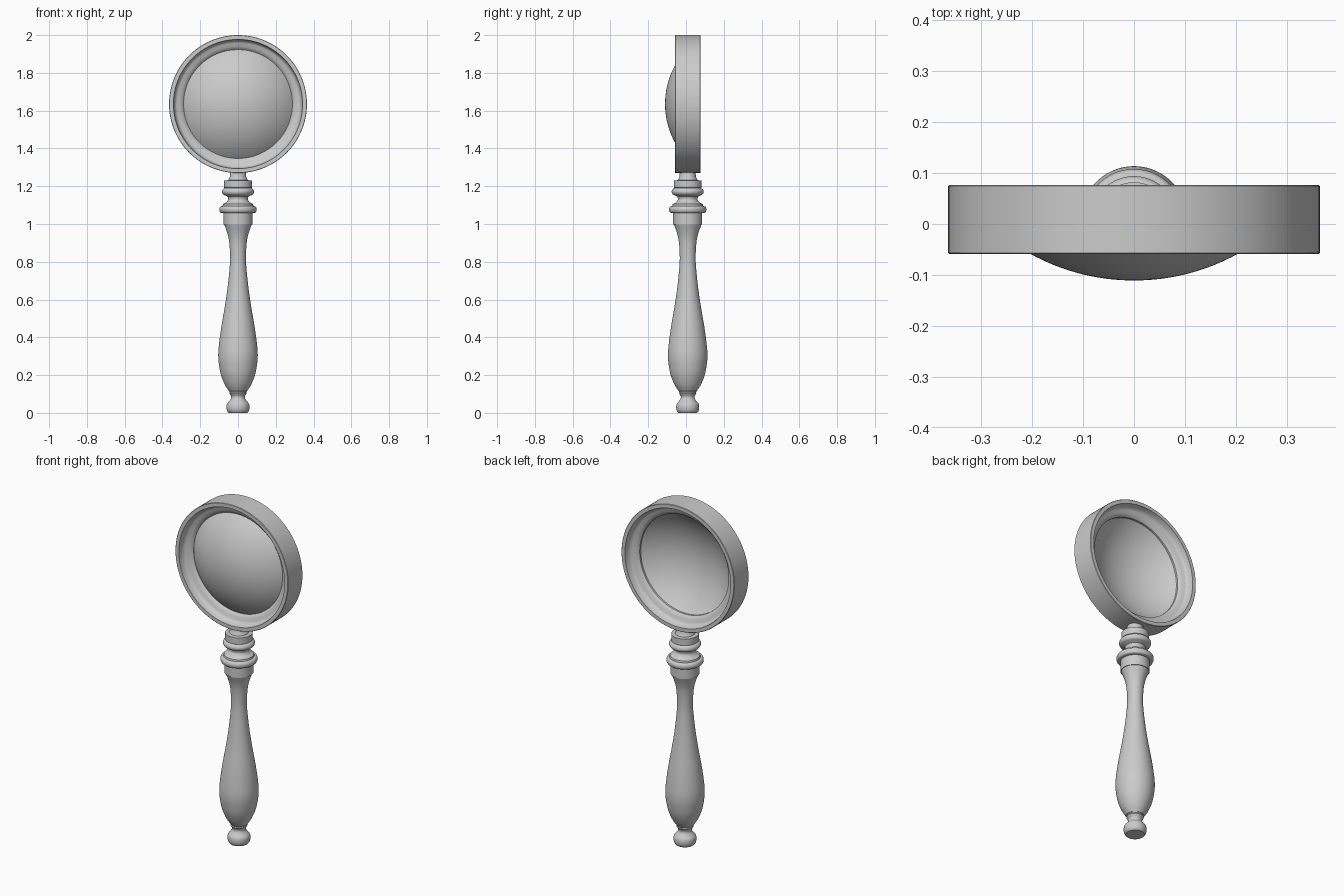
import bpy, bmesh, math
from mathutils import Matrix, Vector

if "Cube" in bpy.data.objects:
    bpy.data.objects.remove(bpy.data.objects["Cube"])

CY = 0.009          # common axis of handle and frame
RING_Z = 1.635      # centre height of the frame


def smooth(pts, n=5):
    """Catmull-Rom curve through the profile points."""
    p = [Vector(q) for q in pts]
    p = [2 * p[0] - p[1]] + p + [2 * p[-1] - p[-2]]
    out = []
    for i in range(1, len(p) - 2):
        a, b, c, d = p[i - 1:i + 3]
        for k in range(n):
            t = k / n
            out.append(0.5 * (2 * b + (c - a) * t + (2 * a - 5 * b + 4 * c - d) * t * t
                              + (3 * b - a - 3 * c + d) * t ** 3))
    return [tuple(v) for v in out] + [tuple(pts[-1])]


def lathe(name, profile, matrix, closed=False, seg=96, angle=35):
    """Spin (radius, height) points around local z."""
    bm = bmesh.new()
    rings = []
    for r, z in profile:
        rings.append([bm.verts.new((r * math.cos(2 * math.pi * s / seg),
                                    r * math.sin(2 * math.pi * s / seg), z)) for s in range(seg)])
    pairs = list(zip(rings, rings[1:]))
    if closed:
        pairs.append((rings[-1], rings[0]))
    for a, b in pairs:
        for s in range(seg):
            t = (s + 1) % seg
            bm.faces.new((a[s], a[t], b[t], b[s]))
    bmesh.ops.remove_doubles(bm, verts=bm.verts, dist=1e-5)
    bmesh.ops.recalc_face_normals(bm, faces=bm.faces)
    bm.transform(matrix)
    me = bpy.data.meshes.new(name)
    bm.to_mesh(me)
    bm.free()
    me.shade_smooth()
    me.set_sharp_from_angle(angle=math.radians(angle))
    ob = bpy.data.objects.new(name, me)
    bpy.context.collection.objects.link(ob)
    return ob


upright = Matrix.Translation((0, CY, 0))
facing = Matrix.Translation((0, CY, RING_Z)) @ Matrix.Rotation(math.pi / 2, 4, 'X')

# pommel knob at the bottom, with its neck and small bead
knob = smooth([(0.05, 0), (0.058, 0.012), (0.061, 0.03), (0.058, 0.048), (0.047, 0.062),
               (0.038, 0.075), (0.037, 0.088), (0.044, 0.1)], 4)
lathe("pommel", [(0, 0)] + knob + [(0.046, 0.104), (0.044, 0.11), (0.047, 0.114),
                                   (0.045, 0.12), (0, 0.12)], upright)

# turned grip
grip = smooth([(0.048, 0.115), (0.07, 0.15), (0.09, 0.2), (0.1, 0.25), (0.1045, 0.295),
               (0.102, 0.35), (0.089, 0.45), (0.072, 0.55), (0.057, 0.65), (0.046, 0.75),
               (0.042, 0.82), (0.046, 0.9), (0.056, 0.95), (0.074, 1.0)])
lathe("grip", [(0, 0.115)] + grip + [(0, 1.0)], upright)

# ferrule: sleeve, flange, waist, bead, collar and stem
flange = smooth([(0.082, 1.058), (0.094, 1.062), (0.099, 1.077), (0.094, 1.091), (0.082, 1.095)], 4)
waist = smooth([(0.08, 1.105), (0.062, 1.115), (0.052, 1.13), (0.055, 1.145)], 4)
bead = smooth([(0.07, 1.152), (0.08, 1.158), (0.085, 1.171), (0.08, 1.184), (0.07, 1.19)], 4)
lathe("ferrule", [(0, 0.998), (0.077, 0.998), (0.077, 1.058)] + flange + waist + bead
      + [(0.073, 1.192), (0.073, 1.23), (0.052, 1.232), (0.048, 1.24), (0.043, 1.25),
         (0.042, 1.28), (0, 1.28)], upright)

# round frame: flat rims, recessed both sides down to the lens seat
half = [(0.363, 0.0675), (0.342, 0.0675), (0.338, 0.042), (0.33, 0.03), (0.322, 0.026),
        (0.305, 0.022), (0.296, 0.016), (0.288, 0.008)]
mirrored = [(r, -z) for r, z in reversed(half)]
lathe("frame", [(0.365, 0.0655)] + half + mirrored + [(0.365, -0.0655)],
      facing, closed=True, seg=128)

# lens: thin dome bulging to the front, hollow behind
R, APEX = 0.423, 0.12
edge = math.asin(0.29 / R)
arc = [(R * math.sin(edge * i / 24), APEX - R * (1 - math.cos(edge * i / 24))) for i in range(25)]
back = [(r, z - 0.004) for r, z in reversed(arc)]
lathe("lens", arc + back, facing, seg=128)
